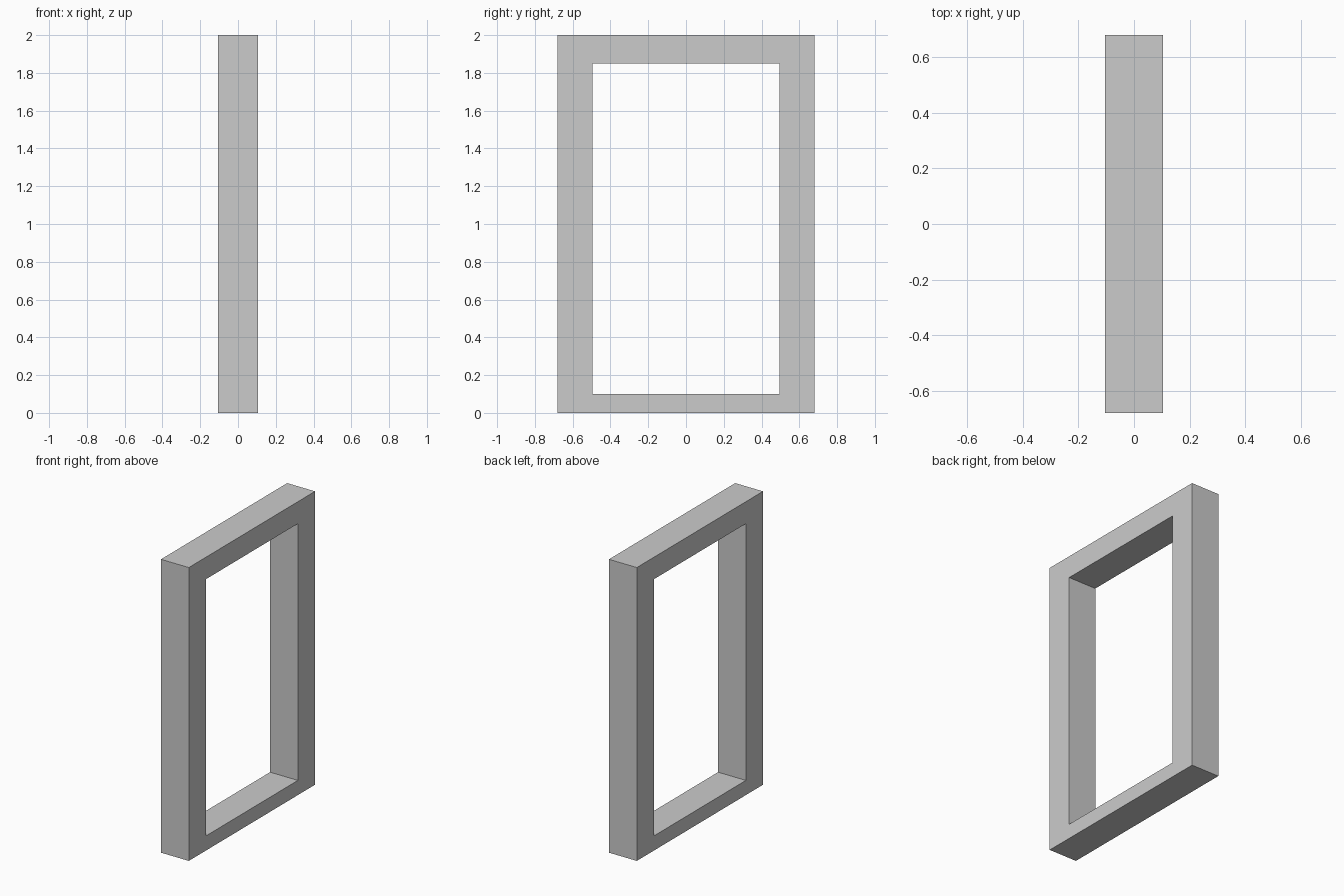
import bpy
import bmesh

if "Cube" in bpy.data.objects:
    bpy.data.objects.remove(bpy.data.objects["Cube"])

HALF_DEPTH = 0.105


def rectangle(half_width, bottom, top):
    return [(-half_width, bottom), (half_width, bottom),
            (half_width, top), (-half_width, top)]


# Frame: outer and inner rectangles joined into a flat ring, then extruded in x
bm = bmesh.new()
outer, inner = (
    [bm.verts.new((-HALF_DEPTH, y, z)) for y, z in rectangle(*size)]
    for size in ((0.68, 0.0, 2.0), (0.495, 0.10, 1.85))
)
ring = []
for i in range(4):
    j = (i + 1) % 4
    ring.append(bm.faces.new((outer[i], outer[j], inner[j], inner[i])))

result = bmesh.ops.extrude_face_region(bm, geom=ring, use_keep_orig=True)
moved = [v for v in result["geom"] if isinstance(v, bmesh.types.BMVert)]
bmesh.ops.translate(bm, verts=moved, vec=(2 * HALF_DEPTH, 0, 0))
bmesh.ops.recalc_face_normals(bm, faces=bm.faces)

mesh = bpy.data.meshes.new("rectangular_frame")
bm.to_mesh(mesh)
bm.free()
frame = bpy.data.objects.new("rectangular_frame", mesh)
bpy.context.collection.objects.link(frame)
